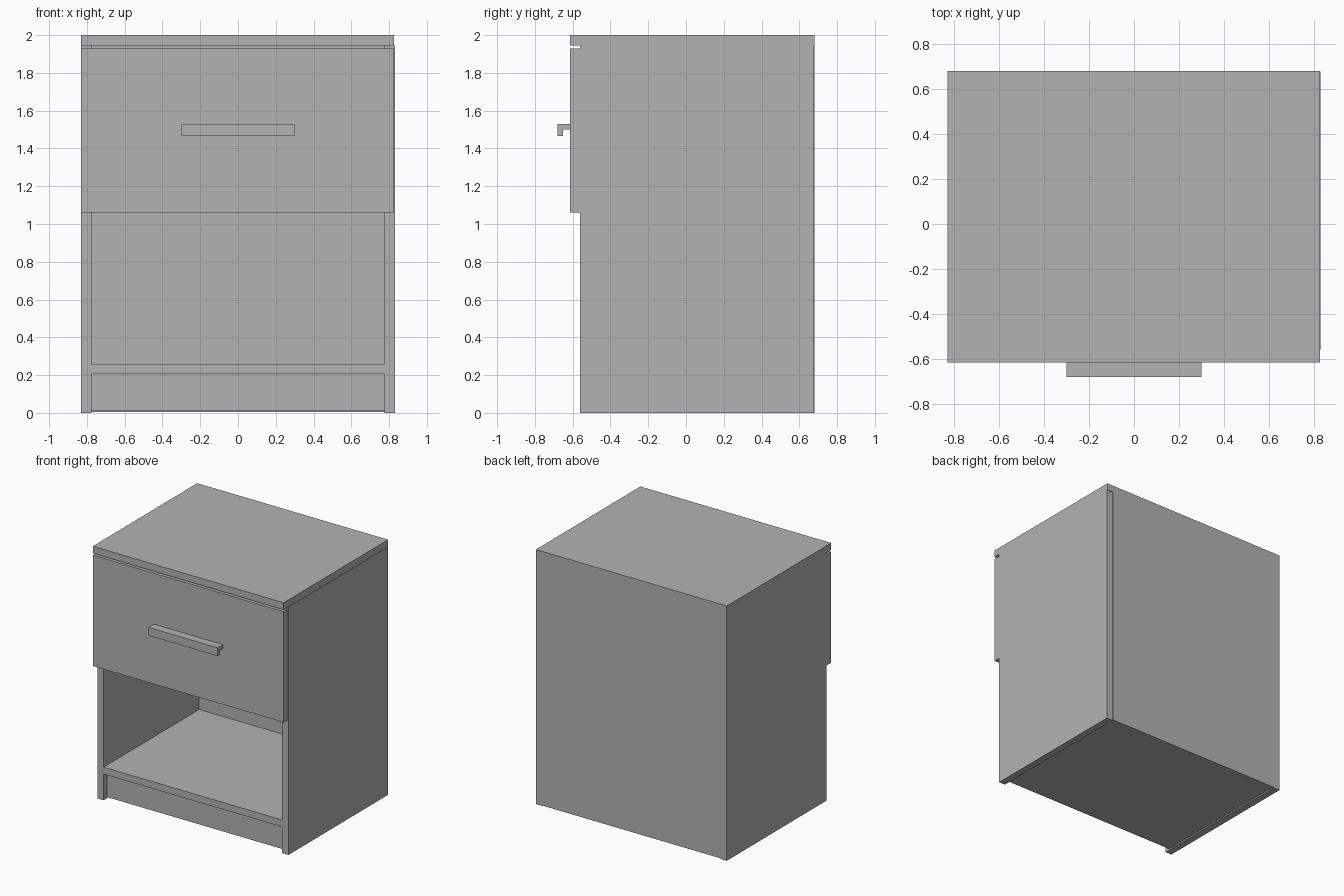
import bpy
import bmesh

default = bpy.data.objects.get("Cube")
if default:
    bpy.data.objects.remove(default, do_unlink=True)

# Single plain grey finish
grey = bpy.data.materials.new("matte_grey")
grey.use_nodes = True
COLOUR = (0.45, 0.45, 0.45, 1.0)
grey.diffuse_color = COLOUR
grey.node_tree.nodes["Principled BSDF"].inputs["Base Color"].default_value = COLOUR


def finish(name, bm):
    bmesh.ops.recalc_face_normals(bm, faces=bm.faces[:])
    mesh = bpy.data.meshes.new(name)
    bm.to_mesh(mesh)
    bm.free()
    mesh.materials.append(grey)
    obj = bpy.data.objects.new(name, mesh)
    bpy.context.collection.objects.link(obj)
    return obj


def board(name, x, y, z):
    """Flat board given its (min, max) range on each axis."""
    bm = bmesh.new()
    bmesh.ops.create_cube(bm, size=1)
    for v in bm.verts:
        v.co = [r[0] if c < 0 else r[1] for c, r in zip(v.co, (x, y, z))]
    return finish(name, bm)


def extrude_x(name, profile, x0, x1):
    """Extrude a (y, z) profile along x."""
    bm = bmesh.new()
    face = bm.faces.new([bm.verts.new((x0, y, z)) for y, z in profile])
    new = bmesh.ops.extrude_face_region(bm, geom=[face])["geom"]
    verts = [g for g in new if isinstance(g, bmesh.types.BMVert)]
    bmesh.ops.translate(bm, verts=verts, vec=(x1 - x0, 0, 0))
    return finish(name, bm)


W, T = 0.83, 0.055           # half width, board thickness
IN = W - T                   # half width between the sides
FRONT, BACK = -0.56, 0.68    # depth of the carcass
UNDER = 2 - T                # underside of the top
FACE = FRONT - T             # outer face of the drawer

# Carcass
board("right_side", (-W, -IN), (FRONT, BACK), (0, UNDER))
board("left_side", (IN, W), (FRONT, BACK - 0.003), (0, UNDER))
board("top_board", (-W, W - 0.003), (FACE, BACK), (UNDER, 2))
board("back_panel", (-IN, IN), (BACK - T, BACK), (0.005, UNDER))
board("shelf", (-IN, IN), (FRONT, BACK - T), (0.205, 0.26))
board("plinth", (-IN, IN), (FRONT + 0.04, BACK - T), (0.01, 0.205))

# Drawer: overlay front and box behind it
board("drawer_front", (-W, W - 0.004), (FACE, FRONT), (1.06, 1.93))
INNER = IN - 0.02
RIM = 1.8
board("drawer_bottom", (-INNER, INNER), (FRONT, 0.56), (1.1, 1.13))
board("drawer_back", (-INNER, INNER), (0.52, 0.56), (1.13, RIM))
for side, s in (("left", 1), ("right", -1)):
    xs = sorted((s * INNER, s * (INNER - 0.04)))
    board("drawer_side_" + side, xs, (FRONT, 0.52), (1.13, RIM))

# Pull handle with a hooked lip
extrude_x("handle", [(FACE, 1.53), (-0.68, 1.53), (-0.68, 1.465),
                     (-0.65, 1.465), (-0.65, 1.5), (FACE, 1.5)], -0.3, 0.3)
